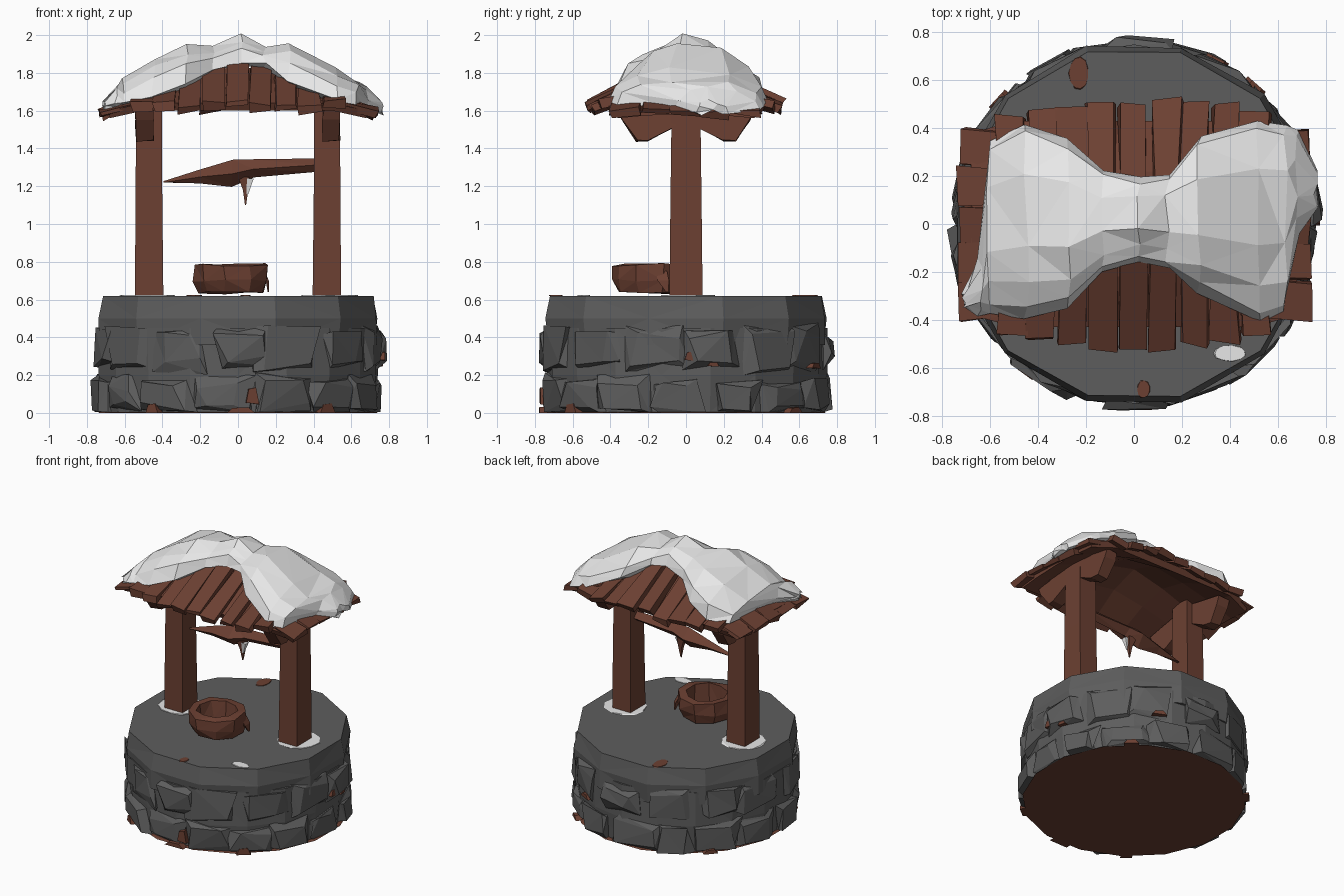
import bpy, bmesh, math, random
from mathutils import Vector

random.seed(4)
if "Cube" in bpy.data.objects:
    bpy.data.objects.remove(bpy.data.objects["Cube"])


def material(name, r, g, b):
    m = bpy.data.materials.new(name)
    m.use_nodes = True
    m.diffuse_color = (r, g, b, 1)
    bsdf = next(n for n in m.node_tree.nodes if n.type == 'BSDF_PRINCIPLED')
    bsdf.inputs["Base Color"].default_value = (r, g, b, 1)
    bsdf.inputs["Roughness"].default_value = 0.9
    return m


STONE = material("dark_stone", 0.11, 0.11, 0.11)
WOOD = material("brown_wood", 0.15, 0.051, 0.032)
SNOW = material("snow_white", 0.8, 0.8, 0.8)


def wob(amount):
    return random.uniform(-amount, amount)


def finish(name, bm, mat):
    bmesh.ops.recalc_face_normals(bm, faces=bm.faces)
    mesh = bpy.data.meshes.new(name)
    bm.to_mesh(mesh)
    bm.free()
    mesh.materials.append(mat)
    ob = bpy.data.objects.new(name, mesh)
    bpy.context.collection.objects.link(ob)
    return ob


def loft(name, rings, mat, jitter=0.0, facet=False):
    """Skin a row of closed rings and cap both ends."""
    bm = bmesh.new()
    rows = [[bm.verts.new(Vector(p) + Vector((wob(jitter), wob(jitter), wob(jitter))))
             for p in ring] for ring in rings]
    for a, b in zip(rows, rows[1:]):
        for i in range(len(a)):
            j = (i + 1) % len(a)
            bm.faces.new((a[i], a[j], b[j], b[i]))
    bm.faces.new(rows[0])
    bm.faces.new(rows[-1])
    if facet:
        bmesh.ops.triangulate(bm, faces=bm.faces)
    return finish(name, bm, mat)


def circle(r, z, n, cx=0.0, cy=0.0, rough=0.0, squash=1.0):
    ring = []
    for i in range(n):
        a = math.tau * (i + 0.5) / n
        k = r * (1 + wob(rough))
        ring.append((cx + k * math.cos(a), cy + k * squash * math.sin(a), z))
    return ring


def rect(x, y, z, w, d):
    return [(x - w, y - d, z), (x + w, y - d, z), (x + w, y + d, z), (x - w, y + d, z)]


def plank(name, top, end, across, half, thick, mat=WOOD):
    """Board from top to end, widened along the across direction."""
    top, end, across = Vector(top), Vector(end), Vector(across)
    drop = across.cross(end - top).normalized()
    if drop.z > 0:
        drop = -drop
    rings = []
    for p, h in ((top, half * 0.9), (end, half)):
        u = across * h
        rings.append([p - u, p + u, p + u + drop * thick, p - u + drop * thick])
    return loft(name, rings, mat, 0.012)


# Well wall: faceted core, top slab and earth floor
loft("well_core", [circle(0.73, 0.005, 18), circle(0.745, 0.2, 18, rough=0.015),
                   circle(0.75, 0.45, 18)], STONE, facet=True)
loft("well_rim", [circle(0.755, 0.36, 12, rough=0.012), circle(0.765, 0.5, 12, rough=0.01),
                  circle(0.742, 0.62, 12, rough=0.008)], STONE, facet=True)
loft("earth_floor", [circle(0.755, 0, 16), circle(0.745, 0.006, 16)], WOOD)


# Rough stones in two courses, each narrowing to a chipped outer face
def stone(name, angle, half, z0, z1):
    mid = (z0 + z1) / 2
    bulge = random.uniform(0.762, 0.782)
    taper = random.uniform(0.55, 0.85)
    rings = []
    for r, k in ((0.69, 1.0), (0.74, 1.0), (bulge, taper)):
        ring = []
        for sa, sz in ((-1, -1), (1, -1), (1, 1), (-1, 1)):
            a = angle + sa * half * k + wob(0.06)
            z = max(0.004, mid + sz * (z1 - z0) / 2 * k + wob(0.03))
            q = r + wob(0.012)
            ring.append((q * math.cos(a), q * math.sin(a), z))
        rings.append(ring)
    loft(name, rings, STONE, facet=True)


for row, (z0, z1, count) in enumerate(((0.0, 0.2, 15), (0.22, 0.47, 14))):
    for i in range(count):
        stone(f"stone_{row}_{i}", math.tau * (i + row * 0.5 + wob(0.2)) / count,
              math.pi / count * random.uniform(0.75, 1.15),
              z0 + random.uniform(0, 0.05) * row, z1 - random.uniform(0, 0.03))


# Snow and earth patches lying on the rim
def patch(name, x, y, r, squash, mat):
    loft(name, [circle(r, 0.618, 11, x, y, 0.1, squash),
                circle(r * 0.97, 0.624, 11, x, y, 0.06, squash)], mat)


patch("snow_patch_left", 0.49, 0.01, 0.15, 1.0, SNOW)
patch("snow_patch_right", -0.48, 0.01, 0.15, 1.0, SNOW)
patch("snow_patch_front", 0.4, -0.54, 0.066, 0.5, SNOW)
patch("earth_patch_back", -0.23, 0.63, 0.042, 1.6, WOOD)
patch("earth_patch_front", 0.04, -0.69, 0.027, 1.4, WOOD)

# Earth showing between the stones: angle, height, half width, half height
gaps = ((-1.47, 0.09, 0.035, 0.045), (-1.55, 0.01, 0.075, 0.02), (-2.2, 0.02, 0.04, 0.03),
        (0.03, 0.3, 0.03, 0.025), (0.19, 0.26, 0.03, 0.015), (0.85, 0.01, 0.05, 0.02),
        (-0.91, 0.02, 0.05, 0.03), (1.1, 0.25, 0.05, 0.015), (2.4, 0.01, 0.05, 0.02))
for i, (a, z, w, h) in enumerate(gaps):
    c, s = math.cos(a), math.sin(a)
    rings = [[(r * c - s * u * w, r * s + c * u * w, max(0, z + v * h))
              for u, v in ((-1, -0.8), (1, -1), (0.5, 1), (-0.6, 0.8))]
             for r in (0.73, 0.777)]
    loft(f"earth_gap_{i}", rings, WOOD)

# Posts and the braces under the roof
for side, word in ((1, "left"), (-1, "right")):
    loft(f"post_{word}", [rect(side * 0.47, 0, 0.61, 0.075, 0.088),
                          rect(side * 0.472, 0, 1.15, 0.071, 0.082),
                          rect(side * 0.47, 0, 1.7, 0.067, 0.075)], WOOD)
    for way in (1, -1):
        profile = ((0.05, 1.66), (0.36, 1.6), (0.34, 1.55), (0.26, 1.44), (0.2, 1.44), (0.05, 1.52))
        loft(f"brace_{word}_{'back' if way > 0 else 'front'}",
             [[(side * x, way * y, z) for y, z in profile] for x in (0.45, 0.54)], WOOD, 0.006)

# Splintered windlass beam with its hook
beam = ((-0.39, 1.225, 0.006), (-0.2, 1.25, 0.035), (-0.03, 1.27, 0.07),
        (0.08, 1.295, 0.045), (0.41, 1.31, 0.036))
loft("windlass", [[(x, h * math.cos(a), z + h * math.sin(a))
                   for a in (math.pi / 2 * k for k in range(4))] for x, z, h in beam],
     WOOD, 0.006, True)
loft("hook", [rect(0.03, 0, 1.25, 0.03, 0.025), rect(0.04, 0, 1.18, 0.014, 0.014),
              rect(0.04, 0, 1.1, 0.003, 0.003)], WOOD)
loft("hook_frost", [rect(0.065, -0.01, 1.24, 0.018, 0.02), rect(0.05, -0.01, 1.16, 0.005, 0.005)], SNOW)

# Bucket with a hollow inside and a loose strap
bx, by = -0.035, -0.19
loft("bucket", [circle(r, z, 9, bx, by) for r, z in
                ((0.175, 0.635), (0.198, 0.7), (0.198, 0.785), (0.14, 0.785), (0.125, 0.66))],
     WOOD, 0.008, True)
loft("bucket_strap", [rect(0.13, -0.13, 0.75, 0.012, 0.03), rect(0.155, -0.12, 0.7, 0.008, 0.03),
                      rect(0.16, -0.1, 0.64, 0.003, 0.006)], WOOD)


# Arched roof deck with boards hanging over every eave
def ridge(x):
    return 1.86 - 0.36 * abs(x) ** 1.3


deck = []
for x in (-0.68, -0.5, -0.25, 0, 0.25, 0.5, 0.68):
    depth, eave = (0.38, 1.6) if abs(x) > 0.6 else (0.43, 1.64)
    r = ridge(x) - 0.02
    top = [(-depth, eave), (-0.22, (r * 2 + eave) / 3), (0, r), (0.22, (r * 2 + eave) / 3), (depth, eave)]
    deck.append([(x, y, z) for y, z in top] + [(x, y * 0.95, z - 0.04) for y, z in reversed(top)])
loft("roof_deck", deck, WOOD)

for way, word in ((-1, "front"), (1, "back")):
    for i in range(9):
        x = (i - 4) * 0.128 + wob(0.012)
        reach = 0.515 - 0.05 * (abs(i - 4) / 4) ** 2 + wob(0.018)
        plank(f"board_{word}_{i}", (x * 0.96, way * 0.12, ridge(x) + 0.01),
              (x, way * reach, 1.64 + wob(0.015)), (1, 0.06 * wob(1), wob(0.2)), 0.058, 0.04)
for side, word in ((1, "left"), (-1, "right")):
    for i in range(5):
        y = (i - 2) * 0.16
        plank(f"board_{word}_{i}", (side * 0.45, y * 0.95, 1.745 - abs(y) * 0.22),
              (side * (0.73 + wob(0.015)), y, 1.605 + wob(0.015)), (0, 1, wob(0.1)), 0.078, 0.035)

# Snow blanket: x, front y, back y, crest height, edge height
stations = ((-0.71, -0.35, -0.3, 1.66, 1.62),
            (-0.645, -0.38, -0.12, 1.73, 1.64),
            (-0.61, -0.38, 0.34, 1.76, 1.645),
            (-0.45, -0.4, 0.42, 1.88, 1.67),
            (-0.27, -0.35, 0.35, 1.95, 1.73),
            (-0.13, -0.2, 0.22, 1.94, 1.82),
            (0.02, -0.15, 0.19, 2.0, 1.86),
            (0.14, -0.18, 0.21, 1.93, 1.84),
            (0.27, -0.29, 0.36, 1.95, 1.76),
            (0.52, -0.42, 0.44, 1.82, 1.66),
            (0.63, -0.38, 0.42, 1.76, 1.62),
            (0.68, -0.06, 0.39, 1.72, 1.61),
            (0.76, 0.05, 0.22, 1.65, 1.58))
blanket = []
for x, front, back, crest, edge in stations:
    ring = []
    for f, h in ((0, 0), (0.06, 0.5), (0.18, 0.8), (0.38, 1), (0.75, 0.87), (0.95, 0.45), (1, 0),
                 (0.85, -0.1), (0.5, 0.2), (0.15, -0.1)):
        ring.append((x, front + (back - front) * f, edge + (crest - edge) * h))
    blanket.append(ring)
loft("roof_snow", blanket, SNOW, 0.012, True)
